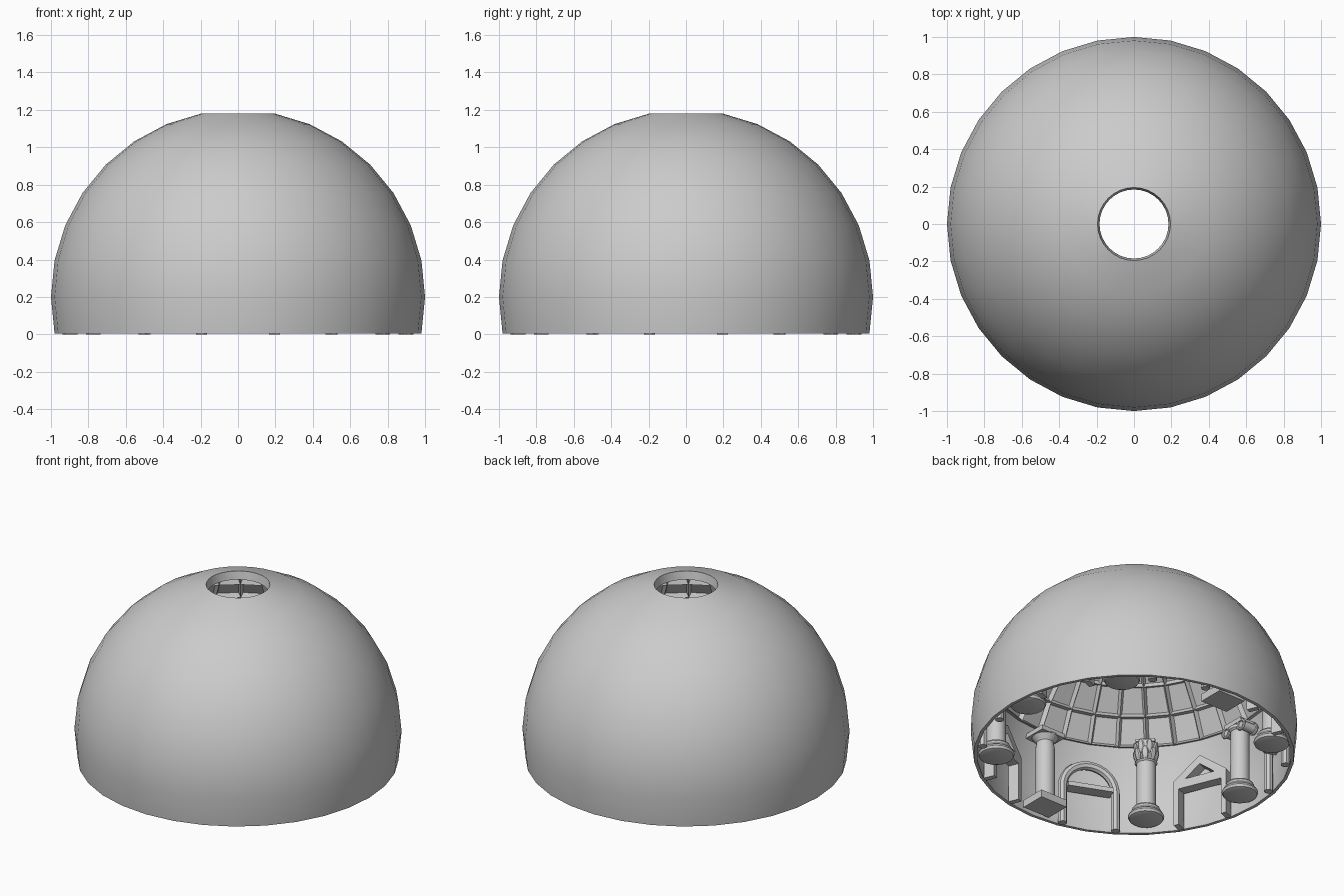
import bpy, bmesh, math
from math import sin, cos, pi, radians
from mathutils import Matrix, Vector

if "Cube" in bpy.data.objects:
    bpy.data.objects.remove(bpy.data.objects["Cube"])

CZ = 0.2        # height of the dome sphere's centre
STEP = 11.25    # ring spacing in degrees


def lathe(bm, pts, seg=20, mat=Matrix(), closed=False):
    """Revolve (radius, z) points; open ends are capped."""
    rings = [[bm.verts.new(mat @ Vector((r * cos(2 * pi * i / seg), r * sin(2 * pi * i / seg), z)))
              for i in range(seg)] for r, z in pts]
    pairs = list(zip(rings, rings[1:])) + ([(rings[-1], rings[0])] if closed else [])
    rows = []
    for a, b in pairs:
        rows.append([bm.faces.new((a[i], a[(i + 1) % seg], b[(i + 1) % seg], b[i])) for i in range(seg)])
    if not closed:
        bm.faces.new(rings[0][::-1])
        bm.faces.new(rings[-1])
    return rows


def box(bm, loc, dims):
    bmesh.ops.create_cube(bm, size=1, matrix=Matrix.Translation(loc) @ Matrix.Diagonal((*dims, 1)))


def ring(bm, R, r, mat, seg=20, n=8):
    lathe(bm, [(R + r * cos(2 * pi * k / n), r * sin(2 * pi * k / n)) for k in range(n)], seg, mat, True)


def to_mesh(bm, name):
    bmesh.ops.recalc_face_normals(bm, faces=bm.faces)
    me = bpy.data.meshes.new(name)
    bm.to_mesh(me)
    bm.free()
    return me


def place(me, name, angle, radius):
    """Stand a part at a polar position, its local +y pointing to the wall."""
    ob = bpy.data.objects.new(name, me)
    bpy.context.collection.objects.link(ob)
    a = radians(angle)
    ob.location = (radius * cos(a), radius * sin(a), 0)
    ob.rotation_euler.z = a - pi / 2
    return ob


def arc(R, k):
    a = radians(STEP * k)
    return (R * cos(a), CZ + R * sin(a))


# dome shell: outer sphere, oculus edge, thicker coffered zone, plain lower wall
bm = bmesh.new()
profile = [arc(1, k) for k in range(-1, 8)]
profile += [arc(0.945, k) for k in range(7, 1, -1)]
profile += [arc(0.98, k) for k in range(2, -1, -1)] + [(0.96, 0.005)]
rows = lathe(bm, profile, 32, closed=True)
bmesh.ops.recalc_face_normals(bm, faces=bm.faces)
for row, size in zip(rows[10:14], (0.012, 0.015, 0.017, 0.018)):
    bmesh.ops.inset_individual(bm, faces=row, thickness=size, depth=-0.03)
place(to_mesh(bm, "dome"), "dome", 90, 0)

# round moulded base shared by three column types
BASE = [(0.085, 0.03), (0.105, 0.037), (0.112, 0.052), (0.105, 0.067), (0.08, 0.074),
        (0.075, 0.085), (0.085, 0.092), (0.088, 0.1), (0.082, 0.11), (0.06, 0.116)]


def plain_column():
    bm = bmesh.new()
    lathe(bm, [(0.06, 0.03), (0.06, 0.42), (0.053, 0.46), (0.085, 0.5)])
    box(bm, (0, 0, 0.035), (0.2, 0.17, 0.05))
    box(bm, (0, 0, 0.51), (0.18, 0.16, 0.03))
    return to_mesh(bm, "square_base_column")


def leaf_column():
    bm = bmesh.new()
    lathe(bm, BASE + [(0.06, 0.42), (0.07, 0.43), (0.055, 0.44), (0.058, 0.5), (0.07, 0.56)])
    for tier, n in ((0.44, 8), (0.49, 8)):
        for i in range(n):
            a = 2 * pi * (i + (tier > 0.45) * 0.5) / n
            m = (Matrix.Translation((0.064 * cos(a), 0.064 * sin(a), tier + 0.03))
                 @ Matrix.Rotation(a, 4, 'Z') @ Matrix.Rotation(0.25, 4, 'Y')
                 @ Matrix.Diagonal((0.012, 0.022, 0.045, 1)))
            bmesh.ops.create_uvsphere(bm, u_segments=8, v_segments=6, radius=1, matrix=m)
    box(bm, (0, 0, 0.565), (0.12, 0.11, 0.02))
    return to_mesh(bm, "leaf_capital_column")


def scroll_column():
    bm = bmesh.new()
    lathe(bm, BASE + [(0.058, 0.47), (0.07, 0.48), (0.07, 0.5)])
    box(bm, (0, 0, 0.52), (0.15, 0.12, 0.03))
    for s in (-1, 1):
        m = Matrix.Translation((s * 0.07, 0, 0.485)) @ Matrix.Rotation(pi / 2, 4, 'X')
        lathe(bm, [(0.03, -0.05), (0.03, 0.05)], 16, m)
        for y in (-0.05, 0.05):
            ring(bm, 0.03, 0.01, Matrix.Translation((0, y, 0)) @ m, 16)
    return to_mesh(bm, "scroll_capital_column")


def ringed_column():
    bm = bmesh.new()
    lathe(bm, BASE + [(0.058, 0.44), (0.07, 0.45), (0.07, 0.465), (0.06, 0.47), (0.06, 0.49),
                      (0.085, 0.51), (0.085, 0.53)])
    return to_mesh(bm, "ringed_column")


# eight columns, each type on opposite sides
for make, angle in ((plain_column, 90), (leaf_column, 45), (scroll_column, 0), (ringed_column, 135)):
    me = make()
    for k in (0, 1):
        place(me, f"{me.name}_{k + 1}", angle + 180 * k, 0.845)


def curve_mesh(splines, name, **opts):
    cu = bpy.data.curves.new(name, 'CURVE')
    for k, v in opts.items():
        setattr(cu, k, v)
    for pts, cyclic in splines:
        sp = cu.splines.new('POLY')
        sp.points.add(len(pts) - 1)
        for p, co in zip(sp.points, pts):
            p.co = (*co, 0, 1)
        sp.use_cyclic_u = cyclic
    ob = bpy.data.objects.new(name, cu)
    bpy.context.collection.objects.link(ob)
    me = bpy.data.meshes.new_from_object(ob.evaluated_get(bpy.context.evaluated_depsgraph_get()))
    bpy.data.objects.remove(ob)
    me.transform(Matrix.Rotation(pi / 2, 4, 'X'))
    me.name = name
    return me


# arched niche surround: round tube plus lintel
arch_pts = ([(0.17, 0)] + [(0.17 * cos(pi * i / 16), 0.26 + 0.17 * sin(pi * i / 16)) for i in range(17)]
            + [(-0.17, 0)])
arch = curve_mesh([(arch_pts, False)], "niche_arch", dimensions='3D', bevel_depth=0.028,
                  bevel_resolution=2, use_fill_caps=True)
bm = bmesh.new()
box(bm, (0, 0, 0.265), (0.29, 0.08, 0.03))
lintel = to_mesh(bm, "niche_lintel")

# gabled niche surround: flat frame with door opening and triangular hole
gable = curve_mesh([
    ([(-0.18, 0), (-0.145, 0), (-0.145, 0.25), (0.145, 0.25), (0.145, 0), (0.18, 0),
      (0.18, 0.31), (0, 0.45), (-0.18, 0.31)], True),
    ([(-0.1, 0.31), (0.1, 0.31), (0, 0.39)], True)],
    "niche_gable", dimensions='2D', fill_mode='BOTH', extrude=0.035)

for k in range(4):
    place(arch, f"niche_arch_{k + 1}", 67.5 + 90 * k, 0.915)
    place(lintel, f"niche_lintel_{k + 1}", 67.5 + 90 * k, 0.915)
    place(gable, f"niche_gable_{k + 1}", 22.5 + 90 * k, 0.905)

# smooth shading with sharp edges kept
for ob in bpy.context.collection.objects:
    ob.select_set(True)
    bpy.context.view_layer.objects.active = ob
bpy.ops.object.shade_smooth_by_angle(angle=radians(30))
